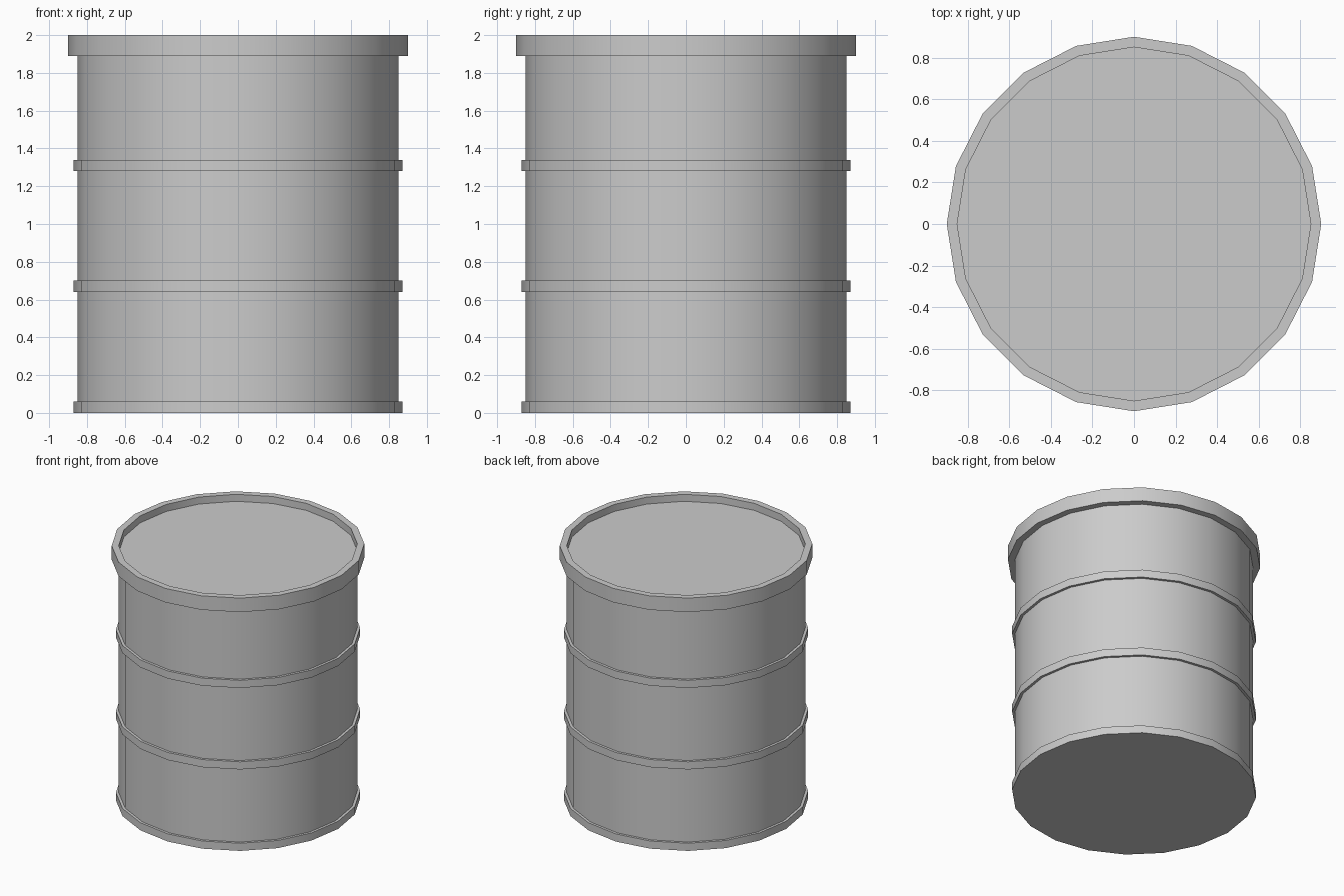
import bpy, bmesh, math

if "Cube" in bpy.data.objects:
    bpy.data.objects.remove(bpy.data.objects["Cube"])

SIDES = 20
BODY_R, HOOP_R, RIM_R = 0.85, 0.87, 0.90
HOOP_H, RIM_Z, LID_Z, TOP = 0.06, 1.89, 1.945, 2.0

# Side profile (radius, height): base hoop, two middle hoops, top rim, sunken lid
profile = []
for z in (0.0, 0.64, 1.28):
    if z > 0:
        profile.append((BODY_R, z))
    profile += [(HOOP_R, z), (HOOP_R, z + HOOP_H), (BODY_R, z + HOOP_H)]
profile += [(BODY_R, RIM_Z), (RIM_R, RIM_Z), (RIM_R, TOP), (BODY_R, TOP), (BODY_R, LID_Z)]


def lathe(name, points):
    """Revolve a profile around z and cap both ends."""
    bm = bmesh.new()
    rings = []
    for r, z in points:
        rings.append([bm.verts.new((r * math.cos(math.tau * i / SIDES),
                                    r * math.sin(math.tau * i / SIDES), z))
                      for i in range(SIDES)])
    for low, high in zip(rings, rings[1:]):
        for i in range(SIDES):
            j = (i + 1) % SIDES
            bm.faces.new((low[i], low[j], high[j], high[i]))
    bm.faces.new(rings[0][::-1])
    bm.faces.new(rings[-1])
    mesh = bpy.data.meshes.new(name)
    bm.to_mesh(mesh)
    bm.free()
    obj = bpy.data.objects.new(name, mesh)
    bpy.context.collection.objects.link(obj)
    return obj


# Drum: smooth around the sides, crisp at hoops and rim
drum = lathe("drum_barrel", profile)
bpy.context.view_layer.objects.active = drum
drum.select_set(True)
bpy.ops.object.shade_smooth_by_angle(angle=math.radians(30))
